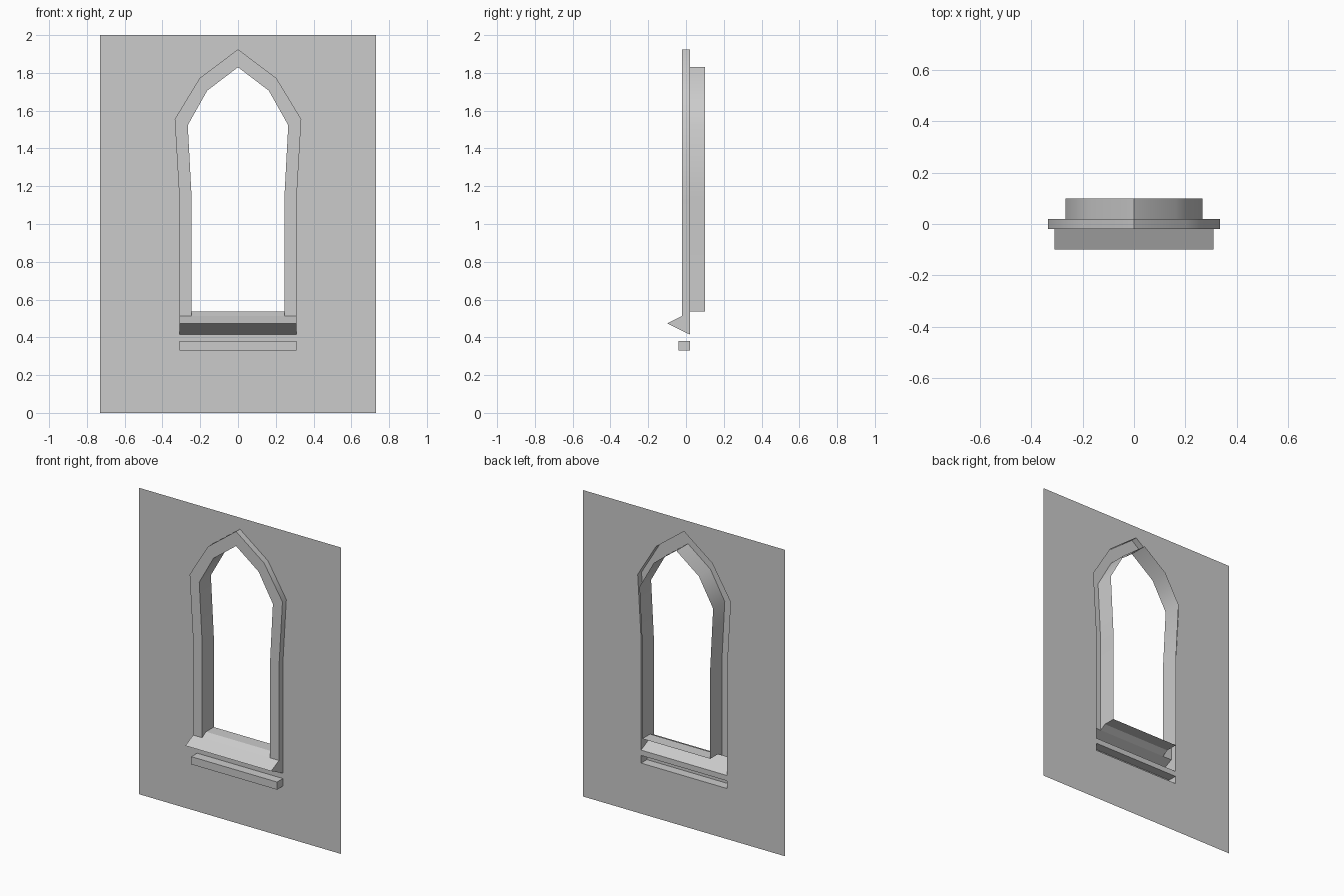
import bpy, bmesh, math
from mathutils import Vector

cube = bpy.data.objects.get("Cube")
if cube:
    bpy.data.objects.remove(cube, do_unlink=True)

stone = bpy.data.materials.new("grey_stone")
stone.use_nodes = True
GREY = (0.6, 0.6, 0.6, 1)
stone.diffuse_color = GREY
stone.node_tree.nodes["Principled BSDF"].inputs["Base Color"].default_value = GREY

# Shared depths, half widths and heights
FRONT, WALL, BACK = -0.02, 0.02, 0.10
OUT, INN = 0.31, 0.245
SILL_LOW, SILL_MID, SILL_TOP = 0.415, 0.513, 0.537
LEDGE_LOW, LEDGE_TOP = 0.33, 0.38


def finish(bm, name):
    mesh = bpy.data.meshes.new(name)
    bm.to_mesh(mesh)
    bm.free()
    mesh.materials.append(stone)
    obj = bpy.data.objects.new(name, mesh)
    bpy.context.collection.objects.link(obj)
    return obj


def loft(bm, rows):
    """Join matching rows of points with quads."""
    rows = [[bm.verts.new(p) for p in row] for row in rows]
    for a, b in zip(rows, rows[1:]):
        for j in range(len(a) - 1):
            bm.faces.new((a[j], a[j + 1], b[j + 1], b[j]))


def sweep(bm, profile, half, cap=None):
    """Stretch a (y, z) profile across x, with optional end caps."""
    loft(bm, [[(x, y, z) for y, z in profile] for x in (-half, half)])
    if cap:
        bm.faces.new([bm.verts.new((half, y, z)) for y, z in cap])
        bm.faces.new([bm.verts.new((-half, y, z)) for y, z in reversed(cap)])


def arch(half, bottom):
    """Mirror a half outline (right foot to apex) into a full arch."""
    pts = [(half[0][0], bottom)] + half
    return pts + [(-x, z) for x, z in reversed(pts[:-1])]


def at(y, outline):
    return [(x, y, z) for x, z in outline]


outer = [(OUT, 1.13), (0.335, 1.555), (0.203, 1.772), (0, 1.925)]
inner = [(INN, 1.13), (0.266, 1.523), (0.163, 1.706), (0, 1.83)]

# Wall sheet, open behind the surround and the ledge
bm = bmesh.new()
ledge_hole = [(OUT, LEDGE_LOW), (OUT, LEDGE_TOP), (-OUT, LEDGE_TOP), (-OUT, LEDGE_LOW)]
border = [(-0.73, 0), (0.73, 0), (0.73, 2), (-0.73, 2)]
edges = []
for outline in (border, arch(outer, SILL_LOW), ledge_hole):
    vs = [bm.verts.new(p) for p in at(WALL, outline)]
    edges += [bm.edges.new((vs[i - 1], vs[i])) for i in range(len(vs))]
bmesh.ops.triangle_fill(bm, edges=edges, use_beauty=True, normal=Vector((0, -1, 0)))
bmesh.ops.dissolve_limit(bm, angle_limit=0.01, verts=bm.verts[:], edges=bm.edges[:])
for f in bm.faces:
    f.normal_update()
    if f.normal.y > 0:
        f.normal_flip()
finish(bm, "wall")

# Pointed surround: outer edge, front band and deep reveal in one sheet
bm = bmesh.new()
loft(bm, [
    at(WALL, arch(outer, SILL_MID)),
    at(FRONT, arch(outer, SILL_MID)),
    at(FRONT, arch(inner, SILL_MID)),
    at(WALL, arch(inner, SILL_TOP)),
    at(BACK, arch(inner, SILL_TOP)),
])
surround = finish(bm, "window_surround")
bpy.ops.object.select_all(action='DESELECT')
surround.select_set(True)
bpy.context.view_layer.objects.active = surround
bpy.ops.object.shade_smooth_by_angle(angle=math.radians(40))

# Sloping sill: inner shelf and projecting wedge nose
bm = bmesh.new()
sweep(bm, [(BACK, SILL_TOP), (WALL, SILL_TOP), (FRONT, SILL_MID)], INN)
nose = [(FRONT, SILL_MID), (-0.10, 0.474), (WALL, SILL_LOW)]
sweep(bm, nose, OUT, nose + [(WALL, SILL_MID)])
finish(bm, "window_sill")

# Ledge strip under the sill, open at the back
bm = bmesh.new()
strip = [(WALL, LEDGE_TOP), (-0.04, LEDGE_TOP), (-0.04, LEDGE_LOW), (WALL, LEDGE_LOW)]
sweep(bm, strip, OUT, strip)
finish(bm, "lower_ledge")
